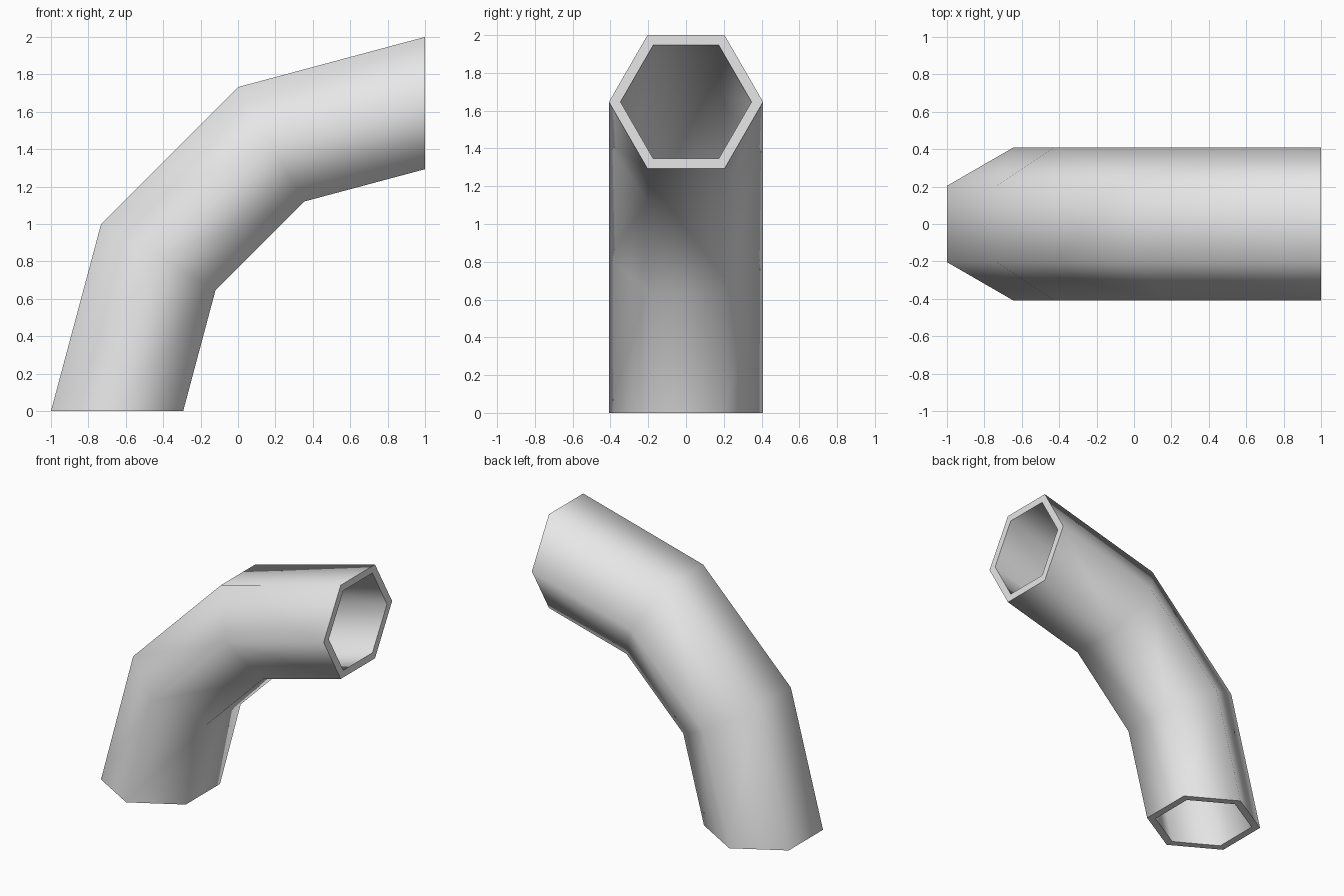
import bpy, bmesh, math
from mathutils import Vector

cube = bpy.data.objects.get("Cube")
if cube:
    bpy.data.objects.remove(cube, do_unlink=True)

# Plain grey material
grey = bpy.data.materials.new("light_grey")
grey.use_nodes = True
colour = (0.8, 0.8, 0.8, 1)
grey.diffuse_color = colour
grey.node_tree.nodes["Principled BSDF"].inputs["Base Color"].default_value = colour

# Mitred stations along the bend: outer and inner edge as (x, z)
STATIONS = [((-1, 0), (-0.293, 0)),
            ((-0.732, 1), (-0.12, 0.647)),
            ((0, 1.732), (0.353, 1.12)),
            ((1, 2), (1, 1.293))]
SIDES = 6
HALF_WIDTH = 0.408
BORE = 0.85


def ring(bm, outer, inner, scale):
    """Hexagonal section with flats facing the outside and inside of the bend."""
    a, b = Vector((outer[0], 0, outer[1])), Vector((inner[0], 0, inner[1]))
    centre = (a + b) / 2
    across = (a - b) / 2 / math.cos(math.pi / SIDES)
    verts = []
    for i in range(SIDES):
        t = math.tau * i / SIDES
        offset = across * math.sin(t) + Vector((0, HALF_WIDTH * math.cos(t), 0))
        verts.append(bm.verts.new(centre + offset * scale))
    return verts


def bridge(bm, first, second):
    for i in range(SIDES):
        j = (i + 1) % SIDES
        bm.faces.new((first[i], first[j], second[j], second[i]))


# Pipe: outer wall, bore and the two end rims form one closed loop of rings
bm = bmesh.new()
loops = [ring(bm, o, i, 1) for o, i in STATIONS]
loops += [ring(bm, o, i, BORE) for o, i in reversed(STATIONS)]
for k, loop in enumerate(loops):
    bridge(bm, loop, loops[(k + 1) % len(loops)])
bmesh.ops.recalc_face_normals(bm, faces=bm.faces)

mesh = bpy.data.meshes.new("pipe_elbow")
bm.to_mesh(mesh)
bm.free()
mesh.materials.append(grey)
pipe = bpy.data.objects.new("pipe_elbow", mesh)
bpy.context.collection.objects.link(pipe)

# Smooth walls, crisp rims
bpy.ops.object.select_all(action="DESELECT")
pipe.select_set(True)
bpy.context.view_layer.objects.active = pipe
bpy.ops.object.shade_smooth_by_angle(angle=math.radians(68))
